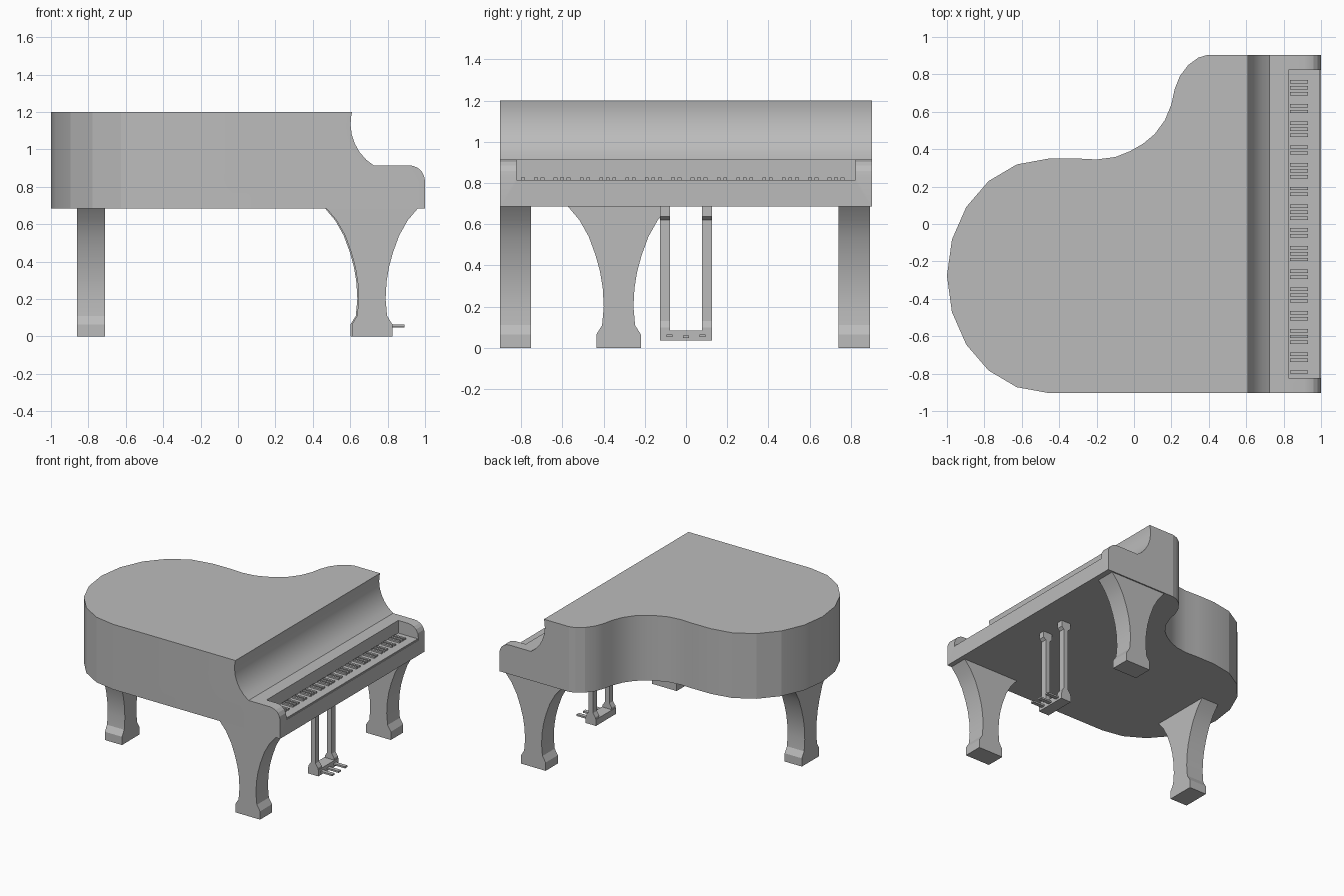
import bpy, bmesh, math
from mathutils import Vector

cube = bpy.data.objects.get("Cube")
if cube:
    bpy.data.objects.remove(cube, do_unlink=True)

grey = bpy.data.materials.new("satin grey")
grey.use_nodes = True
grey.diffuse_color = (0.5, 0.5, 0.5, 1)
grey.node_tree.nodes["Principled BSDF"].inputs["Base Color"].default_value = (0.5, 0.5, 0.5, 1)

# How a flat outline (u, v) and a depth d map onto x, y, z
PLANES = {
    "xy": lambda u, v, d: (u, v, d),
    "xz": lambda u, v, d: (u, d, v),
    "yz": lambda u, v, d: (d, u, v),
}


def prism(name, outline, plane, start, end):
    """Extrude a closed outline between two depths."""
    place = PLANES[plane]
    bm = bmesh.new()
    face = bm.faces.new([bm.verts.new(place(u, v, start)) for u, v in outline])
    grown = bmesh.ops.extrude_face_region(bm, geom=[face])["geom"]
    verts = [g for g in grown if isinstance(g, bmesh.types.BMVert)]
    bmesh.ops.translate(bm, verts=verts, vec=Vector(place(0, 0, end - start)))
    bmesh.ops.recalc_face_normals(bm, faces=bm.faces)
    mesh = bpy.data.meshes.new(name)
    bm.to_mesh(mesh)
    bm.free()
    mesh.materials.append(grey)
    obj = bpy.data.objects.new(name, mesh)
    bpy.context.collection.objects.link(obj)
    return obj


def box(name, x0, x1, y0, y1, z0, z1):
    return prism(name, [(x0, y0), (x1, y0), (x1, y1), (x0, y1)], "xy", z0, z1)


def activate(obj):
    bpy.ops.object.select_all(action="DESELECT")
    obj.select_set(True)
    bpy.context.view_layer.objects.active = obj


def smooth(obj, degrees):
    activate(obj)
    bpy.ops.object.shade_smooth_by_angle(angle=math.radians(degrees))


def boolean(obj, cutter, operation):
    cutter.hide_render = True
    mod = obj.modifiers.new(operation.lower(), "BOOLEAN")
    mod.operation, mod.object, mod.solver = operation, cutter, "EXACT"
    activate(obj)
    bpy.ops.object.modifier_apply(modifier=mod.name)
    bpy.data.objects.remove(cutter, do_unlink=True)


def mirrored(half):
    """Close a half profile of (width, height) points about its axis."""
    return half + [(-w, h) for w, h in reversed(half)]


SIDE = 0.903
UNDER = 0.685

# Case: plan outline with a faceted round tail and a curved treble side
tail = []
for i in range(11):
    a = math.pi / 10 * i
    tail.append((-0.46 - 0.54 * math.sin(a), -0.277 + 0.626 * math.cos(a)))
tail[-1] = (-0.46, -SIDE)
waist = [(0.39, SIDE), (0.345, 0.89), (0.29, 0.85), (0.245, 0.79), (0.217, 0.72),
         (0.2, 0.64), (0.165, 0.555), (0.11, 0.48), (0.05, 0.43), (-0.02, 0.39),
         (-0.1, 0.358), (-0.2, 0.345), (-0.3, 0.35)]
case = prism("case", waist + tail + [(1, -SIDE), (1, SIDE)], "xy", UNDER, 1.2)

# Side profile: hollow fall at the front of the lid, then rounded cheeks
profile = [(-1.2, 0.5), (1.2, 0.5), (1.2, 0.83), (1, 0.83), (0.995, 0.858),
           (0.98, 0.885), (0.96, 0.902), (0.935, 0.912), (0.91, 0.915), (0.725, 0.915),
           (0.685, 0.945), (0.65, 0.985), (0.625, 1.03), (0.608, 1.08), (0.602, 1.13),
           (0.604, 1.17), (0.61, 1.2), (0.61, 1.4), (-1.2, 1.4)]
boolean(case, prism("profile_cutter", profile, "xz", -1.2, 1.2), "INTERSECT")

# Keyboard recess
KEY_END, KEY_TOP = 0.823, 0.815
boolean(case, box("recess_cutter", 0.825, 1.2, -KEY_END, KEY_END, 0.805, 1.1), "DIFFERENCE")
smooth(case, 16)

# Keyboard: one bed of naturals with raised sharps
box("natural_keys", 0.825, 0.995, -KEY_END, KEY_END, 0.8, KEY_TOP)
pitch = 2 * KEY_END / 52
for key in range(51):
    if key % 7 in (0, 2, 3, 5, 6):
        y = -KEY_END + pitch * (key + 1)
        box("sharp_key", 0.835, 0.93, y - 0.009, y + 0.009, KEY_TOP - 0.003, KEY_TOP + 0.012)

# Legs: flared at the top with a block foot
leg_half = [(0.108, 0), (0.108, 0.065), (0.08, 0.11), (0.072, 0.2), (0.077, 0.29),
            (0.09, 0.37), (0.112, 0.45), (0.145, 0.54), (0.19, 0.62), (0.245, UNDER)]


def leg(name, centre, plane, start, end):
    outline = [(centre + w, h) for w, h in mirrored(leg_half)]
    smooth(prism(name, outline, plane, start, end), 22)


leg("front_leg_bass", 0.717, "xz", -SIDE, -0.753)
leg("front_leg_treble", 0.71, "xz", 0.74, 0.893)
leg("back_leg", -0.327, "yz", -0.86, -0.71)

# Pedal lyre: two posts with flared ends, a crossbar and three pedals
post_half = [(0.04, 0.08), (0.04, 0.1), (0.02, 0.13), (0.02, 0.62), (0.04, 0.637), (0.04, UNDER)]
post = [(0.745 + w, h) for w, h in mirrored(post_half)]
for side in (-1, 1):
    prism("lyre_post", post, "xz", side * 0.078, side * 0.125)
box("pedal_box", 0.7, 0.79, -0.125, 0.125, 0.035, 0.085)
for y in (-0.08, 0, 0.08):
    drop = 0.005 if y == 0 else 0
    box("pedal", 0.78, 0.89, y - 0.015, y + 0.015, 0.052 - drop, 0.065 - drop)
